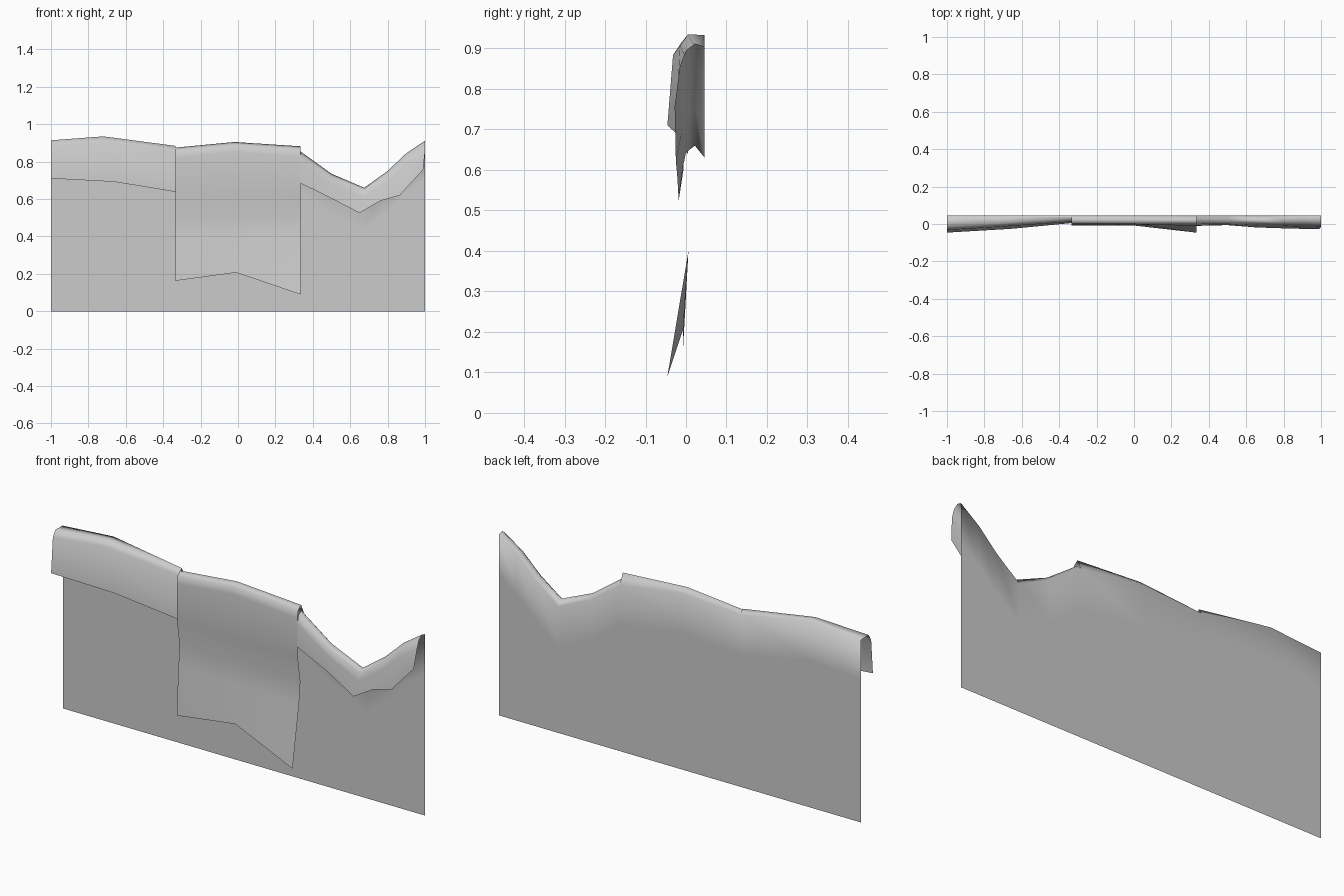
import bpy
import bmesh

BACK = 0.046      # depth of the upright sheet
SEAM = 1 / 3      # slits between the three flaps

default_cube = bpy.data.objects.get("Cube")
if default_cube:
    bpy.data.objects.remove(default_cube, do_unlink=True)

# Cloth colour
grey = bpy.data.materials.new("cloth grey")
grey.use_nodes = True
colour = (0.6, 0.6, 0.6, 1)
grey.diffuse_color = colour
grey.node_tree.nodes["Principled BSDF"].inputs["Base Color"].default_value = colour


def column(x, sheet_top, top, front, hem, square=False, belly=()):
    """One strip of cloth: up the back, over the fold and down to the hem."""
    points = [(x, BACK, 0), (x, BACK, sheet_top - 0.2), (x, BACK, sheet_top)]
    if square:
        points += [(x, front + 0.02, top), (x, front, top - 0.03)]
    else:
        points += [(x, 0.022, top), (x, 0, top - 0.017), (x, front, top - 0.055)]
    points += [(x, y, z) for y, z in belly]
    return points + [hem]


def add_panel(bm, columns):
    """Skin neighbouring columns with quads."""
    grid = [[bm.verts.new(point) for point in col] for col in columns]
    for a, b in zip(grid, grid[1:]):
        for i in range(len(a) - 1):
            bm.faces.new((a[i], a[i + 1], b[i + 1], b[i]))


bm = bmesh.new()

# Left-hand flap: short, with a squared fold
add_panel(bm, [
    column(-1, 0.912, 0.914, -0.032, (-1, -0.046, 0.71), square=True),
    column(-0.72, 0.933, 0.935, -0.015, (-0.66, -0.026, 0.692), square=True),
    column(-SEAM, 0.86, 0.884, 0.012, (-SEAM, 0.005, 0.638), square=True),
])

# Middle flap: long, waving towards and away from the sheet
wave = [(-0.004, 0.63), (0.016, 0.5), (0.006, 0.4)]
add_panel(bm, [
    column(-SEAM, 0.86, 0.875, -0.004, (-SEAM, -0.007, 0.163), belly=wave),
    column(-0.02, 0.88, 0.905, -0.004, (-0.01, -0.007, 0.207), belly=wave),
    column(SEAM, 0.83, 0.882, -0.008, (SEAM, -0.046, 0.09), belly=wave),
])

# Right-hand flap: short, sagging into a valley
add_panel(bm, [
    column(SEAM, 0.83, 0.855, -0.008, (SEAM, -0.01, 0.685)),
    column(0.5, 0.71, 0.735, -0.004, (0.5, -0.006, 0.603)),
    column(0.675, 0.63, 0.66, -0.008, (0.65, -0.018, 0.525)),
    column(0.8, 0.73, 0.75, -0.01, (0.76, -0.022, 0.59)),
    column(0.9, 0.83, 0.845, -0.014, (0.865, -0.025, 0.62)),
    column(1, 0.905, 0.912, -0.015, (0.99, -0.028, 0.757)),
])

# Join the panels where they share the upright sheet
bmesh.ops.remove_doubles(bm, verts=bm.verts, dist=0.0005)
bmesh.ops.recalc_face_normals(bm, faces=bm.faces)
for face in bm.faces:
    face.smooth = True

mesh = bpy.data.meshes.new("draped_cloth")
bm.to_mesh(mesh)
bm.free()
mesh.materials.append(grey)
cloth = bpy.data.objects.new("draped_cloth", mesh)
bpy.context.collection.objects.link(cloth)
